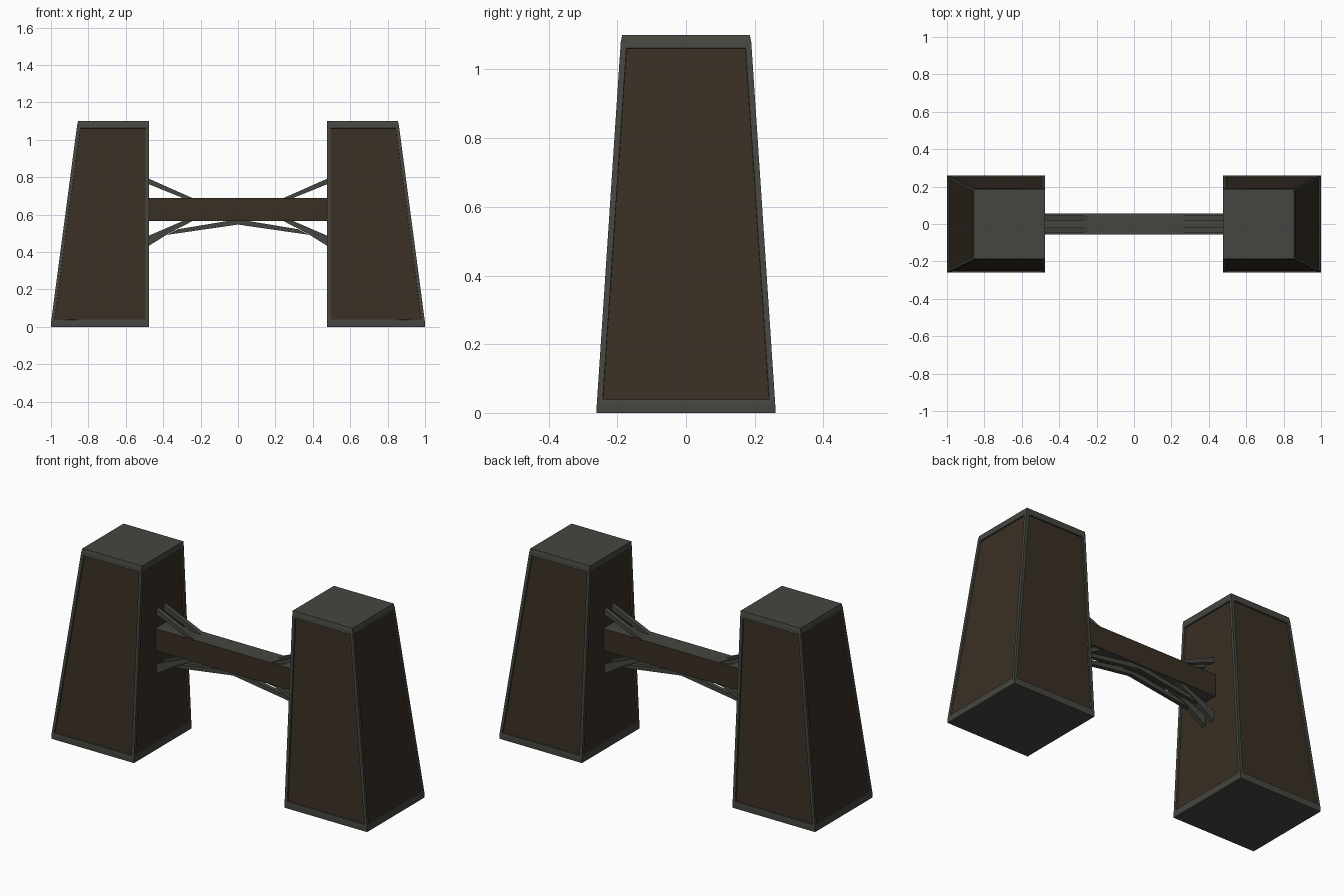
import bpy, bmesh

if "Cube" in bpy.data.objects:
    bpy.data.objects.remove(bpy.data.objects["Cube"])


def material(name, rgb):
    m = bpy.data.materials.new(name)
    m.diffuse_color = (*rgb, 1)
    m.use_nodes = True
    m.node_tree.nodes["Principled BSDF"].inputs["Base Color"].default_value = m.diffuse_color
    return m


GREY = material("dark grey metal", (0.060, 0.062, 0.051))
BROWN = material("dark brown panel", (0.041, 0.028, 0.018))


def finish(name, bm):
    bmesh.ops.recalc_face_normals(bm, faces=bm.faces)
    me = bpy.data.meshes.new(name)
    bm.to_mesh(me)
    bm.free()
    me.materials.append(GREY)
    me.materials.append(BROWN)
    ob = bpy.data.objects.new(name, me)
    bpy.context.collection.objects.link(ob)
    return ob


def tower(name, s):
    # Tapered block with plain base and cap bands and four recessed panels
    bm = bmesh.new()
    rings = []
    for z, outer, hy in ((0, 1.0, .26), (.022, 1.0, .26), (1.08, .86, .19), (1.1, .855, .186)):
        pts = ((.477, -hy), (outer, -hy), (outer, hy), (.477, hy))
        rings.append([bm.verts.new((s * x, y, z)) for x, y in pts])
    bm.faces.new(rings[0])
    bm.faces.new(rings[-1])
    panels = []
    for k in range(3):
        for i in range(4):
            j = (i + 1) % 4
            f = bm.faces.new((rings[k][i], rings[k][j], rings[k + 1][j], rings[k + 1][i]))
            if k == 1:
                panels.append(f)
    bmesh.ops.recalc_face_normals(bm, faces=bm.faces)
    bmesh.ops.inset_individual(bm, faces=panels, thickness=.024, depth=0)
    bmesh.ops.inset_individual(bm, faces=panels, thickness=.001, depth=-.008)
    for f in panels:
        f.material_index = 1
    finish(name, bm)


def bar(name, profile, y0, y1):
    # Profile in x and z, extruded along y
    bm = bmesh.new()
    a = [bm.verts.new((x, y0, z)) for x, z in profile]
    b = [bm.verts.new((x, y1, z)) for x, z in profile]
    bm.faces.new(a)
    bm.faces.new(b)
    for i in range(len(a)):
        j = (i + 1) % len(a)
        bm.faces.new((a[i], a[j], b[j], b[i]))
    return finish(name, bm)


for side, s in (("left", -1), ("right", 1)):
    tower(side + "_tower", s)

# Crossbeam with brown front and back
beam = bar("crossbeam", [(-.49, .565), (.49, .565), (.49, .69), (-.49, .69)], -.055, .055)
for p in beam.data.polygons:
    p.material_index = 1 if abs(p.normal.y) > .9 else 0

# Paired braces above and below the beam
upper = [(.49, .798), (.235, .685), (.285, .685), (.49, .768)]
lower = [(.49, .482), (.285, .57), (.235, .57), (.37, .5), (.49, .425)]
chord = [(-.38, .492), (0, .547), (.38, .492), (.32, .522), (.05, .567), (-.05, .567), (-.32, .522)]
for row, t in (("front", -1), ("back", 1)):
    y0, y1 = sorted((t * .02, t * .046))
    for side, s in (("left", -1), ("right", 1)):
        bar(f"upper_brace_{side}_{row}", [(s * x, z) for x, z in upper], y0, y1)
        bar(f"lower_brace_{side}_{row}", [(s * x, z) for x, z in lower], y0, y1)
    bar(f"lower_chord_{row}", chord, y0 + .001, y1 - .001)
